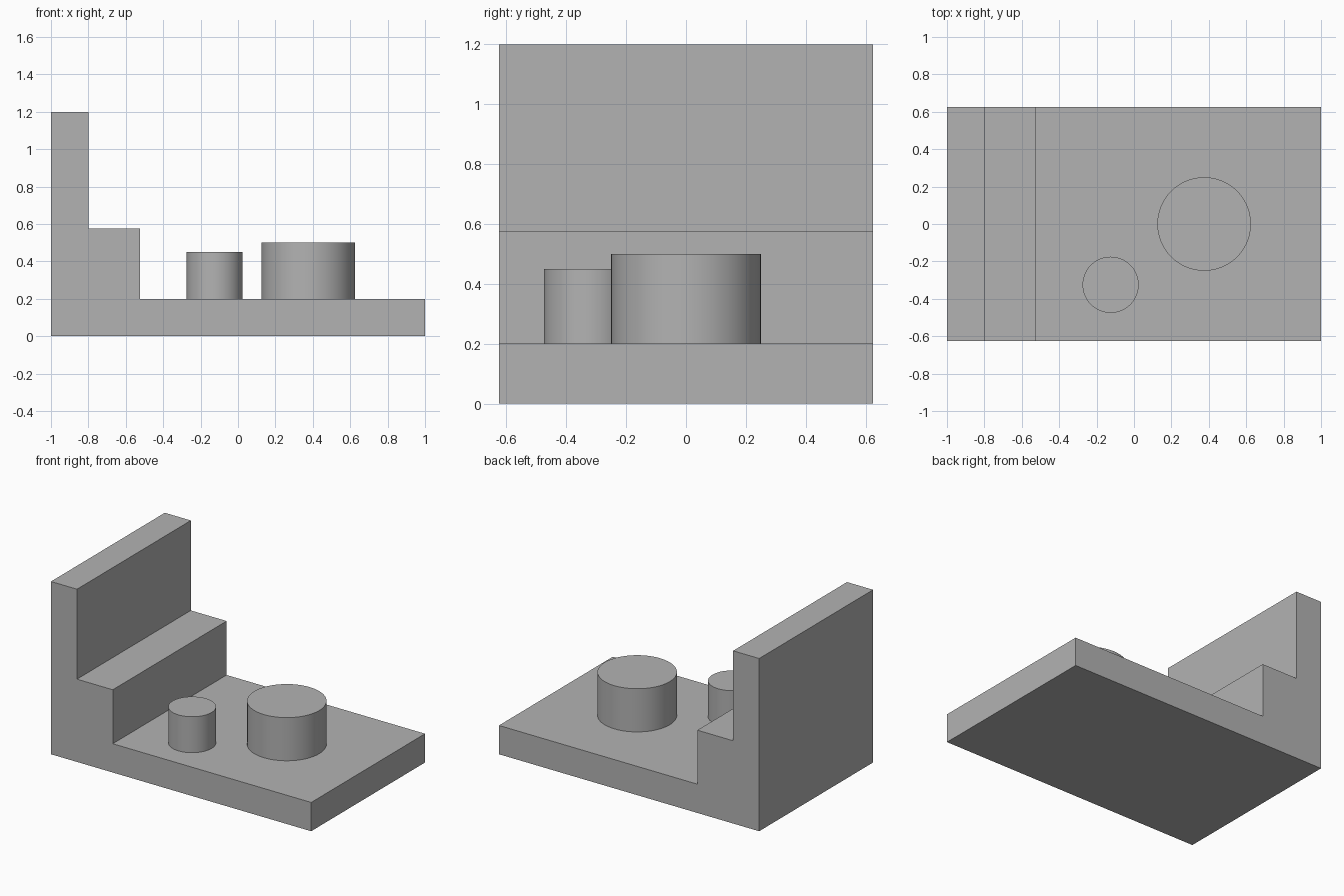
import bpy
import bmesh
from mathutils import Matrix, Vector

cube = bpy.data.objects.get("Cube")
if cube:
    bpy.data.objects.remove(cube, do_unlink=True)

grey = bpy.data.materials.new("plain grey")
grey.use_nodes = True
grey.diffuse_color = (0.45, 0.45, 0.45, 1)
grey.node_tree.nodes["Principled BSDF"].inputs["Base Color"].default_value = (0.45, 0.45, 0.45, 1)


def add_object(name, bm):
    bmesh.ops.recalc_face_normals(bm, faces=bm.faces)
    mesh = bpy.data.meshes.new(name)
    bm.to_mesh(mesh)
    bm.free()
    mesh.materials.append(grey)
    obj = bpy.data.objects.new(name, mesh)
    bpy.context.collection.objects.link(obj)
    return obj


def add_peg(name, x, y, radius, base, top):
    bm = bmesh.new()
    bmesh.ops.create_cone(bm, cap_ends=True, segments=96, radius1=radius, radius2=radius,
                          depth=top - base, matrix=Matrix.Translation((x, y, (base + top) / 2)))
    # Smooth wall with crisp rims
    for face in bm.faces:
        face.smooth = len(face.verts) == 4
    for edge in bm.edges:
        edge.smooth = all(face.smooth for face in edge.link_faces)
    return add_object(name, bm)


# Stepped body: floor slab, low step and tall end wall in one extruded profile
half_depth = 0.625
floor_top = 0.2
profile = [(-1, 0), (1, 0), (1, floor_top), (-0.525, floor_top),
           (-0.525, 0.575), (-0.8, 0.575), (-0.8, 1.2), (-1, 1.2)]
bm = bmesh.new()
side = bm.faces.new([bm.verts.new((x, -half_depth, z)) for x, z in profile])
extruded = bmesh.ops.extrude_face_region(bm, geom=[side], use_keep_orig=True)
moved = [v for v in extruded["geom"] if isinstance(v, bmesh.types.BMVert)]
bmesh.ops.translate(bm, verts=moved, vec=Vector((0, 2 * half_depth, 0)))
add_object("stepped_base", bm)

# Round pegs standing on the floor
add_peg("large_peg", 0.375, 0, 0.25, floor_top, 0.5)
add_peg("small_peg", -0.125, -0.325, 0.15, floor_top, 0.45)
